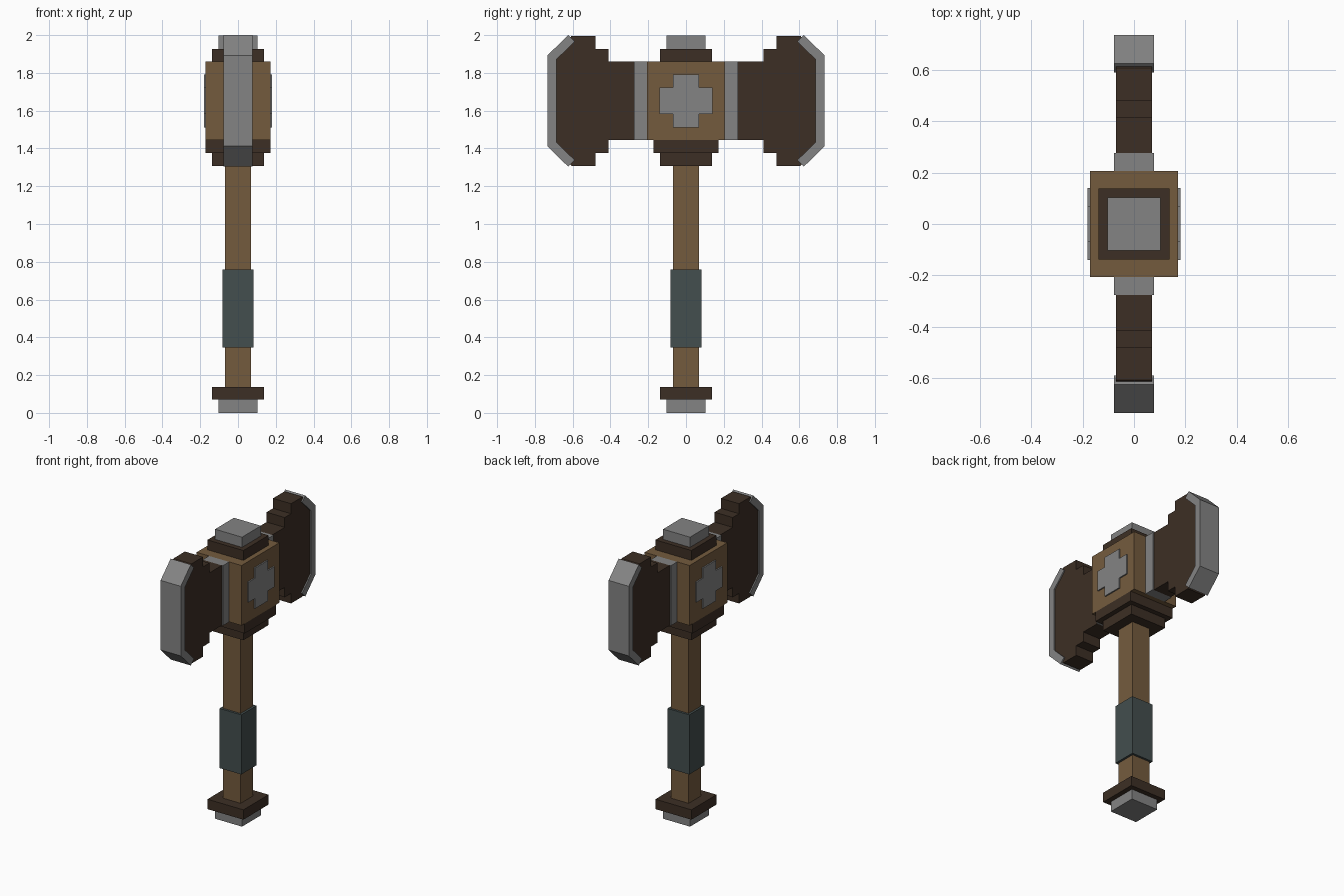
import bpy
import bmesh

cube = bpy.data.objects.get("Cube")
if cube:
    bpy.data.objects.remove(cube, do_unlink=True)


def make_material(name, rgb):
    mat = bpy.data.materials.new(name)
    mat.use_nodes = True
    mat.diffuse_color = (*rgb, 1)
    mat.node_tree.nodes["Principled BSDF"].inputs["Base Color"].default_value = (*rgb, 1)
    return mat


STEEL = make_material("grey steel", (0.23, 0.23, 0.23))
WOOD = make_material("brown wood", (0.175, 0.105, 0.048))
DARK = make_material("dark brown", (0.046, 0.028, 0.018))
WRAP = make_material("teal wrap", (0.056, 0.077, 0.077))


def prism(name, outline, x0, x1, mat, mirror_axis=None):
    """Extrude a (y, z) outline from x0 to x1, optionally mirrored."""
    bm = bmesh.new()
    face = bm.faces.new([bm.verts.new((x0, y, z)) for y, z in outline])
    out = bmesh.ops.extrude_face_region(bm, geom=[face])
    moved = [v for v in out["geom"] if isinstance(v, bmesh.types.BMVert)]
    bmesh.ops.translate(bm, verts=moved, vec=(x1 - x0, 0, 0))
    bmesh.ops.recalc_face_normals(bm, faces=bm.faces)
    mesh = bpy.data.meshes.new(name)
    bm.to_mesh(mesh)
    bm.free()
    mesh.materials.append(mat)
    obj = bpy.data.objects.new(name, mesh)
    bpy.context.collection.objects.link(obj)
    if mirror_axis is not None:
        mod = obj.modifiers.new("mirror", "MIRROR")
        mod.use_axis = [i == mirror_axis for i in range(3)]
    return obj


def block(name, hx, hy, z0, z1, mat):
    return prism(name, [(-hy, z0), (hy, z0), (hy, z1), (-hy, z1)], -hx, hx, mat)


def flip_z(half):
    """Close a half outline by reflecting it about the head's mid height."""
    return half + [(y, 2 * MID - z) for y, z in reversed(half)]


MID = 1.652

# Handle
block("pommel_cap", 0.103, 0.103, 0, 0.07, STEEL)
block("pommel_collar", 0.137, 0.137, 0.07, 0.138, DARK)
block("shaft", 0.068, 0.068, 0.138, 1.308, WOOD)
block("grip_wrap", 0.083, 0.083, 0.347, 0.758, WRAP)

# Head block with collars and top cap
block("lower_collar_small", 0.137, 0.137, 1.308, 1.377, DARK)
block("lower_collar_large", 0.171, 0.171, 1.377, 1.445, DARK)
block("head_block", 0.171, 0.206, 1.445, 1.859, WOOD)
block("upper_collar", 0.137, 0.137, 1.859, 1.927, DARK)
block("top_cap", 0.103, 0.103, 1.927, 1.997, STEEL)

# Cross emblem on both sides of the head
a, b = 0.07, 0.14
cross = [(-a, -b), (a, -b), (a, -a), (b, -a), (b, a), (a, a),
         (a, b), (-a, b), (-a, a), (-b, a), (-b, -a), (-a, -a)]
prism("cross_emblem", [(y, z + MID) for y, z in cross], 0.171, 0.18, STEEL, 0)

# Twin blades: steel neck, stepped body, bevelled cutting edge
prism("blade_neck", flip_z([(0.206, 1.859), (0.275, 1.859)]), -0.077, 0.077, STEEL, 1)
body = [(0.275, 1.859), (0.411, 1.859), (0.411, 1.927), (0.48, 1.927),
        (0.48, 1.996), (0.606, 1.996), (0.705, 1.88)]
prism("blade_body", flip_z(body), -0.069, 0.069, DARK, 1)
edge = [(0.685, 1.872), (0.589, 1.966), (0.624, 2.0), (0.734, 1.892)]
# The edge is a band: the inner side and outer side are each reflected
inner, outer = edge[:2], edge[2:]
band = inner + outer + [(y, 2 * MID - z) for y, z in reversed(inner + outer)]
prism("cutting_edge", band, -0.077, 0.077, STEEL, 1)
